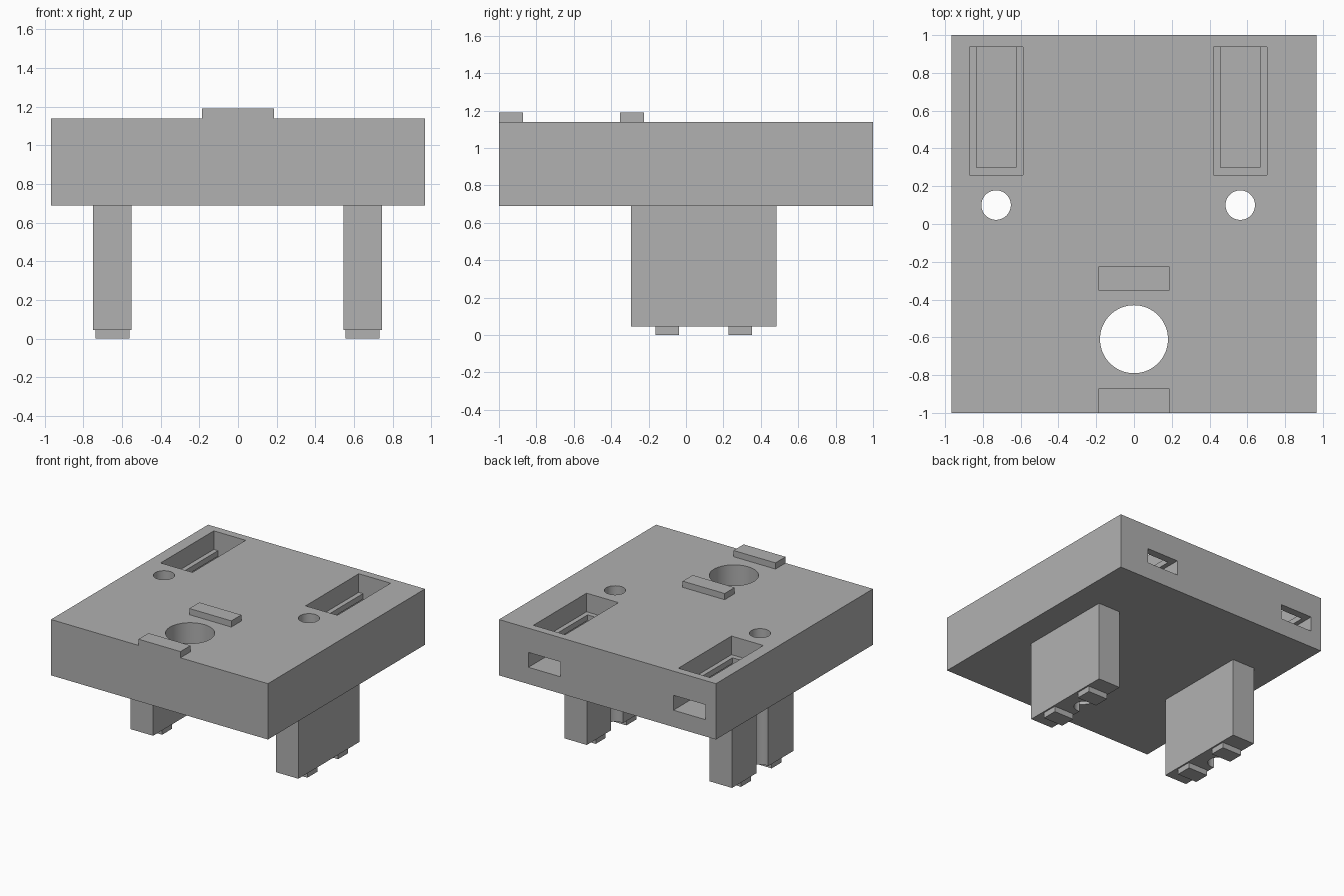
import bpy
import bmesh
from mathutils import Matrix

cube = bpy.data.objects.get("Cube")
if cube:
    bpy.data.objects.remove(cube, do_unlink=True)

grey = bpy.data.materials.new("plain_grey")
grey.use_nodes = True
colour = (0.44, 0.44, 0.44, 1)
grey.diffuse_color = colour
grey.node_tree.nodes["Principled BSDF"].inputs["Base Color"].default_value = colour


def add_object(name, bm):
    mesh = bpy.data.meshes.new(name)
    bm.to_mesh(mesh)
    bm.free()
    mesh.materials.append(grey)
    obj = bpy.data.objects.new(name, mesh)
    bpy.context.collection.objects.link(obj)
    return obj


def box(name, x, y, z):
    """Box from (low, high) ranges on each axis."""
    bm = bmesh.new()
    bmesh.ops.create_cube(bm, size=1)
    for v in bm.verts:
        v.co = [r[0] if c < 0 else r[1] for c, r in zip(v.co, (x, y, z))]
    return add_object(name, bm)


def rod(name, x, y, radius):
    """Tall vertical cylinder used to drill through everything."""
    bm = bmesh.new()
    bmesh.ops.create_cone(bm, cap_ends=True, segments=64, radius1=radius,
                          radius2=radius, depth=4,
                          matrix=Matrix.Translation((x, y, 0)))
    return add_object(name, bm)


BOTTOM, TOP = 0.69, 1.14
OVERLAP = 0.02
plate = box("base_plate", (-0.967, 0.967), (-1, 1), (BOTTOM, TOP))
solids, cutters = [], []

# Legs with two small feet each, plus the slots and drill holes beside them
for side, leg_x, slot_x in (("right", -0.65, -0.73), ("left", 0.645, 0.5625)):
    solids.append(box(side + "_leg", (leg_x - 0.1, leg_x + 0.1),
                      (-0.295, 0.485), (0.045, BOTTOM + OVERLAP)))
    for y in (-0.1, 0.29):
        solids.append(box(side + "_foot", (leg_x - 0.088, leg_x + 0.088),
                          (y - 0.063, y + 0.063), (0, 0.045 + OVERLAP)))

    wide = (slot_x - 0.142, slot_x + 0.142)
    narrow = (slot_x - 0.105, slot_x + 0.105)
    cutters.append(box(side + "_top_pocket", wide, (0.26, 0.937), (0.99, 1.3)))
    cutters.append(box(side + "_lip_opening", narrow, (0.3, 0.937), (0.9, 1.2)))
    cutters.append(box(side + "_rear_slot", wide, (0.26, 1.1), (0.825, 0.945)))
    cutters.append(rod(side + "_drill", slot_x, 0.1, 0.078))

# Raised bars in front of and behind the large hole
for name, y in (("front_bar", (-1, -0.872)), ("rear_bar", (-0.352, -0.225))):
    solids.append(box(name, (-0.187, 0.187), y, (TOP - OVERLAP, 1.19)))
cutters.append(rod("large_drill", 0, -0.61, 0.18))

# Merge the solids, then cut all openings
bpy.context.view_layer.objects.active = plate
for helpers, operation in ((solids, "UNION"), (cutters, "DIFFERENCE")):
    for helper in helpers:
        helper.hide_render = True
        mod = plate.modifiers.new(helper.name, "BOOLEAN")
        mod.operation = operation
        mod.solver = "EXACT"
        mod.object = helper
        bpy.ops.object.modifier_apply(modifier=mod.name)
        bpy.data.objects.remove(helper, do_unlink=True)

# Smooth hole walls, sharp edges elsewhere
bpy.ops.object.select_all(action="DESELECT")
plate.select_set(True)
bpy.ops.object.shade_smooth_by_angle()
